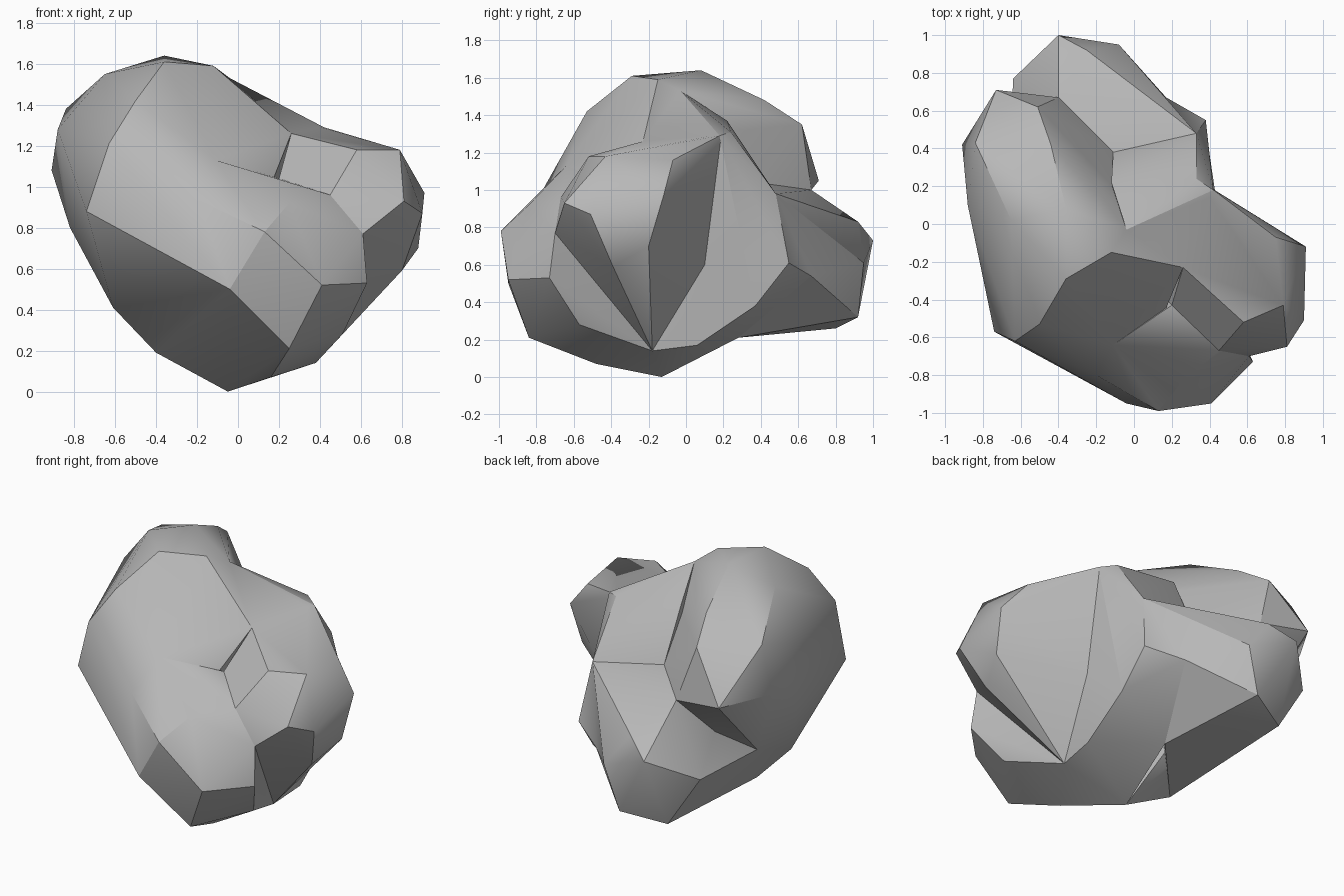
import bpy
import bmesh
from math import radians
from mathutils import Vector

# Remove the default cube only
default_cube = bpy.data.objects.get("Cube")
if default_cube:
    bpy.data.objects.remove(default_cube, do_unlink=True)


def make_material(name, colour):
    material = bpy.data.materials.new(name)
    material.use_nodes = True
    material.diffuse_color = colour
    shader = next(node for node in material.node_tree.nodes
                  if node.type == 'BSDF_PRINCIPLED')
    shader.inputs["Base Color"].default_value = colour
    shader.inputs["Roughness"].default_value = 0.9
    return material


def make_lump(name, corners, material):
    """Wrap a convex faceted lump of stone around its corner points."""
    builder = bmesh.new()
    for corner in corners:
        builder.verts.new(Vector(corner) / 100)
    hull = bmesh.ops.convex_hull(builder, input=builder.verts[:])
    leftover = set(hull["geom_interior"]) | set(hull["geom_unused"])
    loose = [item for item in leftover if isinstance(item, bmesh.types.BMVert)]
    bmesh.ops.delete(builder, geom=loose, context='VERTS')
    bmesh.ops.recalc_face_normals(builder, faces=builder.faces[:])
    mesh = bpy.data.meshes.new(name)
    builder.to_mesh(mesh)
    builder.free()
    mesh.materials.append(material)
    lump = bpy.data.objects.new(name, mesh)
    bpy.context.collection.objects.link(lump)
    return lump


def fuse(base, lump):
    """Weld a lump onto the base with a boolean union, then discard it."""
    union = base.modifiers.new("weld_" + lump.name, 'BOOLEAN')
    union.operation = 'UNION'
    union.solver = 'EXACT'
    union.object = lump
    bpy.context.view_layer.objects.active = base
    bpy.ops.object.modifier_apply(modifier=union.name)
    bpy.data.objects.remove(lump, do_unlink=True)


stone_grey = make_material("stone grey", (0.48, 0.48, 0.48, 1.0))

# Corner points of each lump, in hundredths of a unit

# Tall ridge: crest, sloping front, back end, underside
ridge = [
    (-36, -29, 161), (-12, -15, 159), (-36, 8, 164), (-65, 2, 155),
    (-4, -3, 153), (26, -23, 126),
    (-50, -53, 142), (-63, -62, 121), (-74, -57, 88), (-11, -64, 113),
    (-20, -80, 94), (-38, -72, 65), (-4, -95, 50),
    (-84, 43, 138), (-88, 10, 128), (-91, 42, 108), (-73, 71, 105),
    (-51, 62, 135), (-44, 42, 148), (-40, 67, 100), (-11, 38, 104),
    (-82, 5, 80), (-66, 22, 58), (-61, -20, 41), (-40, -15, 19),
    (-5, -13, 0),
]

# Low nose at the front
nose = [
    (20, -43, 104), (-11, -64, 113), (45, -67, 96), (61, -70, 77),
    (63, -73, 53), (41, -95, 52), (13, -99, 78), (25, -84, 92),
    (-4, -95, 50), (25, -84, 21), (51, -57, 28), (16, -48, 7),
    (-5, -13, 0), (38, -18, 14), (-38, -72, 65), (-20, -80, 94),
]

# Shoulder jutting out on the left side
shoulder = [
    (26, -23, 126), (58, -52, 118), (79, -43, 118), (81, -65, 93),
    (90, -51, 87), (91, -12, 97), (75, -7, 116), (88, -20, 70),
    (80, -39, 59), (61, -70, 77), (45, -67, 96), (20, -43, 104),
    (33, 24, 131), (42, 18, 129), (44, 10, 60), (38, -18, 14),
    (-5, -13, 0),
]

# Flank behind the shoulder
flank = [
    (-4, -3, 153), (26, -23, 126), (33, 24, 131), (42, 18, 129),
    (33, 48, 98), (38, 55, 61), (40, 37, 38), (40, 6, 17), (44, 10, 60),
    (38, -18, 14), (-5, -13, 0), (-12, 22, 137), (-11, 38, 104),
    (17, 67, 54), (0, 28, 21),
]

# Lobe at the back
back_lobe = [
    (33, 48, 98), (-11, 38, 104), (-40, 67, 100), (-25, 92, 83),
    (-40, 100, 73), (-8, 95, 61), (17, 67, 80), (17, 67, 54),
    (-64, 77, 59), (-17, 92, 32), (-43, 80, 26), (0, 28, 21),
    (-40, -15, 19), (-66, 22, 58),
]

boulder = make_lump("boulder", ridge, stone_grey)
for part_name, corners in (("nose", nose), ("shoulder", shoulder),
                           ("flank", flank), ("back_lobe", back_lobe)):
    fuse(boulder, make_lump(part_name, corners, stone_grey))

# Clean the welded seams and merge nearly flat facets
builder = bmesh.new()
builder.from_mesh(boulder.data)
bmesh.ops.remove_doubles(builder, verts=builder.verts[:], dist=0.004)
bmesh.ops.dissolve_limit(builder, angle_limit=radians(2),
                         verts=builder.verts[:], edges=builder.edges[:])
bmesh.ops.recalc_face_normals(builder, faces=builder.faces[:])
builder.to_mesh(boulder.data)
builder.free()

# Soft facets with crisp breaks
bpy.ops.object.select_all(action='DESELECT')
boulder.select_set(True)
bpy.context.view_layer.objects.active = boulder
bpy.ops.object.shade_smooth_by_angle(angle=radians(30))
